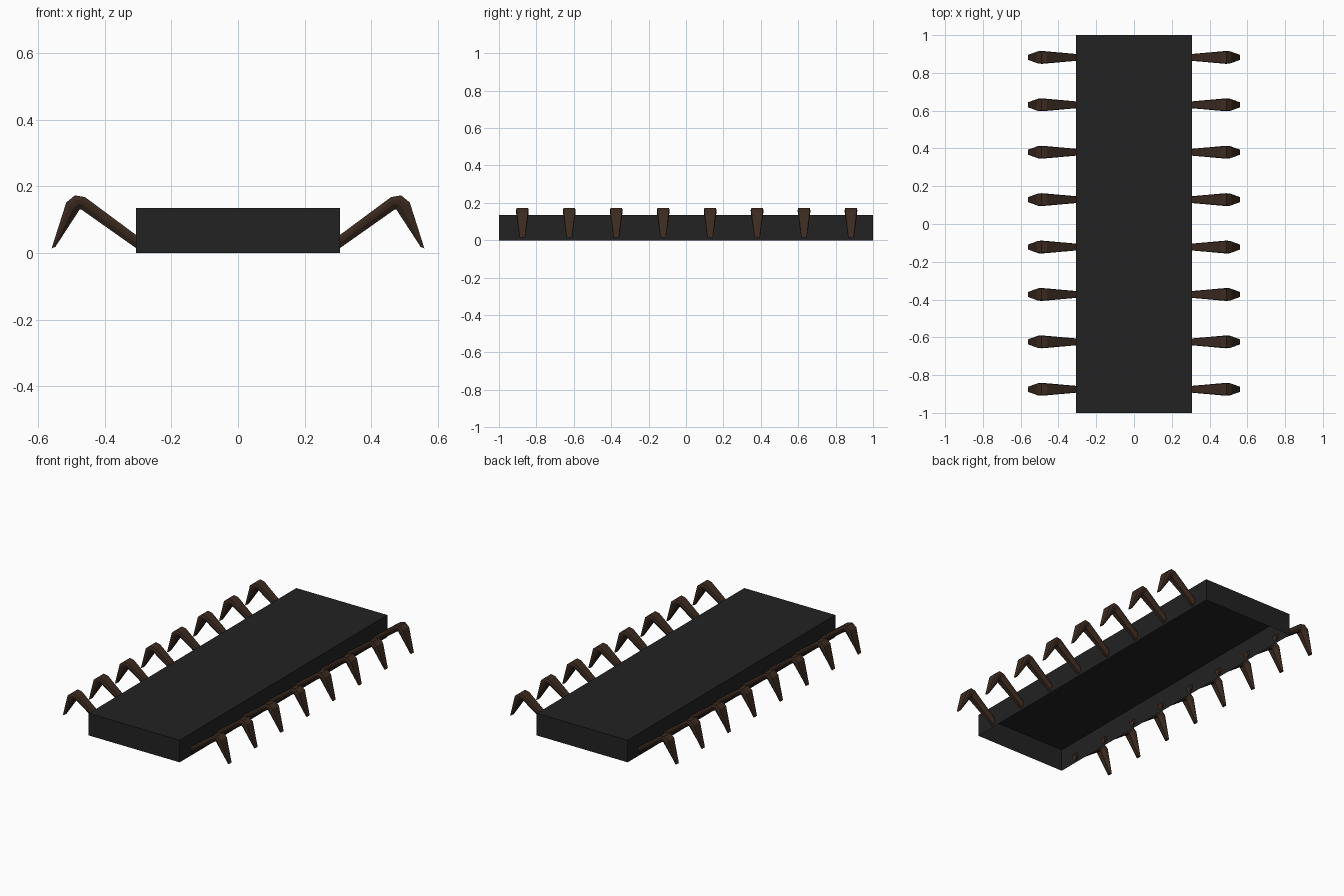
import bpy, bmesh
from mathutils import Vector

if "Cube" in bpy.data.objects:
    bpy.data.objects.remove(bpy.data.objects["Cube"], do_unlink=True)


def material(name, rgb):
    m = bpy.data.materials.new(name)
    m.use_nodes = True
    m.diffuse_color = (*rgb, 1)
    m.node_tree.nodes["Principled BSDF"].inputs["Base Color"].default_value = (*rgb, 1)
    return m


black = material("matte_black", (0.016, 0.016, 0.016))
brown = material("dark_brown", (0.045, 0.024, 0.015))


def finish(name, bm, mat):
    bmesh.ops.recalc_face_normals(bm, faces=bm.faces)
    mesh = bpy.data.meshes.new(name)
    bm.to_mesh(mesh)
    bm.free()
    mesh.materials.append(mat)
    ob = bpy.data.objects.new(name, mesh)
    bpy.context.collection.objects.link(ob)
    return ob


# Body: a thin shell, open underneath
bm = bmesh.new()
bmesh.ops.create_cube(bm, size=1)
for v in bm.verts:
    v.co = Vector((v.co.x * 0.614, v.co.y * 2, (v.co.z + 0.5) * 0.135))
bottom = [f for f in bm.faces if f.calc_center_median().z < 0.001]
bmesh.ops.delete(bm, geom=bottom, context="FACES_ONLY")
finish("body_shell", bm, black)

# Leg stations from root to tip: upper (x, z), lower (x, z), half width
STATIONS = [
    ((0.290, 0.042), (0.300, 0.010), 0.017),
    ((0.460, 0.168), (0.470, 0.130), 0.032),
    ((0.490, 0.173), (0.476, 0.130), 0.034),
    ((0.516, 0.152), (0.480, 0.124), 0.033),
    ((0.560, 0.014), (0.549, 0.018), 0.015),
]
# Cross-section: (share of half width, share of depth from top to underside)
SECTION = [(-0.9, 0), (0.9, 0), (1, 0.3), (0.9, 0.6), (0.5, 1),
           (-0.5, 1), (-0.9, 0.6), (-1, 0.3)]


def leg(name, side, y):
    bm = bmesh.new()
    rings = []
    for top, low, half in STATIONS:
        a, b = Vector(top), Vector(low)
        ring = []
        for w, d in SECTION:
            p = a.lerp(b, d)
            ring.append(bm.verts.new((side * p.x, y + w * half, p.y)))
        rings.append(ring)
    n = len(SECTION)
    for r, s in zip(rings, rings[1:]):
        for i in range(n):
            j = (i + 1) % n
            bm.faces.new((r[i], r[j], s[j], s[i]))
    bm.faces.new(rings[0])
    bm.faces.new(rings[-1])
    finish(name, bm, brown)


# Eight pairs of legs
for i in range(8):
    y = -0.875 + i * 0.251
    leg(f"left_leg_{i + 1}", 1, y)
    leg(f"right_leg_{i + 1}", -1, y)
